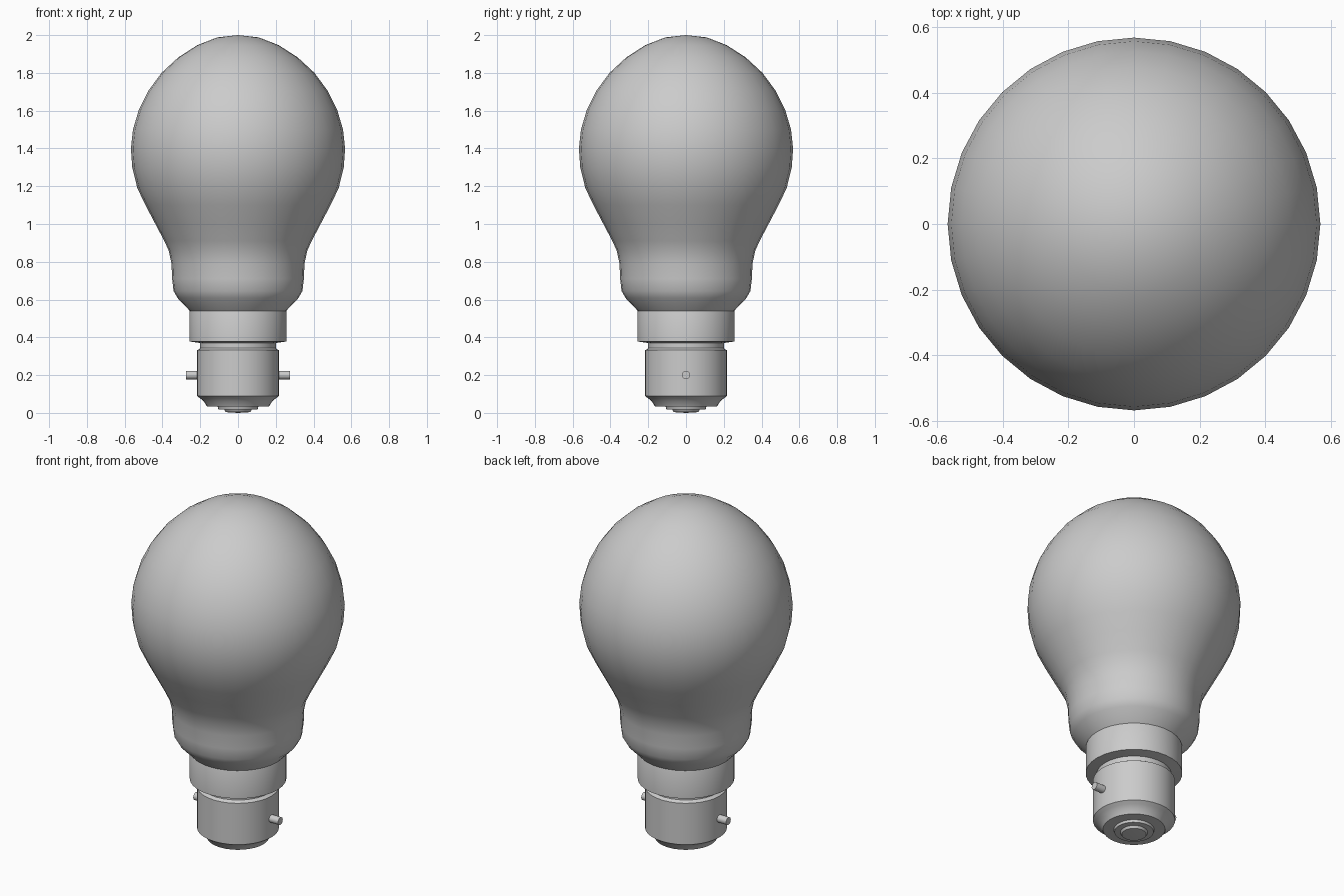
import bpy, bmesh, math

if "Cube" in bpy.data.objects:
    bpy.data.objects.remove(bpy.data.objects["Cube"])

SEGMENTS = 32


def smooth(obj, angle=35):
    bpy.ops.object.select_all(action='DESELECT')
    obj.select_set(True)
    bpy.context.view_layer.objects.active = obj
    bpy.ops.object.shade_smooth_by_angle(angle=math.radians(angle))


def lathe(name, profile):
    """Revolve (radius, z) points, listed top to bottom, around the z axis."""
    bm = bmesh.new()
    rings = []
    for r, z in profile:
        if r == 0:
            rings.append([bm.verts.new((0, 0, z))] * SEGMENTS)
        else:
            rings.append([bm.verts.new((r * math.cos(math.tau * i / SEGMENTS),
                                        r * math.sin(math.tau * i / SEGMENTS), z))
                          for i in range(SEGMENTS)])
    for a, b in zip(rings, rings[1:]):
        for i in range(SEGMENTS):
            j = (i + 1) % SEGMENTS
            bm.faces.new(list(dict.fromkeys((a[i], b[i], b[j], a[j]))))
    bmesh.ops.recalc_face_normals(bm, faces=bm.faces)
    mesh = bpy.data.meshes.new(name)
    bm.to_mesh(mesh)
    bm.free()
    obj = bpy.data.objects.new(name, mesh)
    bpy.context.collection.objects.link(obj)
    smooth(obj)
    return obj


# Glass envelope
lathe("glass_bulb", [
    (0, 2.0), (0.11, 1.988), (0.215, 1.947), (0.315, 1.883), (0.405, 1.80),
    (0.475, 1.705), (0.525, 1.605), (0.556, 1.50), (0.567, 1.40),
    (0.56, 1.30), (0.533, 1.19), (0.49, 1.10), (0.44, 1.005), (0.39, 0.91),
    (0.367, 0.86), (0.352, 0.79), (0.349, 0.71), (0.341, 0.645),
    (0.32, 0.608), (0.255, 0.54)])

# Collar holding the glass
lathe("collar", [(0.255, 0.54), (0.257, 0.535), (0.257, 0.378), (0.20, 0.37)])

# Bayonet cap with recessed neck and rounded lower edge
lathe("bayonet_cap", [
    (0.20, 0.375), (0.20, 0.343), (0.208, 0.336), (0.218, 0.332), (0.218, 0.09),
    (0.20, 0.077), (0.18, 0.06), (0.165, 0.035), (0.108, 0.033),
    (0, 0.033)])

# Stepped bottom contact
lathe("bottom_contact", [
    (0.108, 0.033), (0.104, 0.019), (0.073, 0.017), (0.065, 0.004), (0, 0)])

# Locking pins
for side, label in ((-1, "left"), (1, "right")):
    bpy.ops.mesh.primitive_cylinder_add(
        vertices=16, radius=0.022, depth=0.10,
        location=(side * 0.225, 0, 0.20), rotation=(0, math.pi / 2, 0))
    pin = bpy.context.object
    pin.name = label + "_pin"
    smooth(pin)
